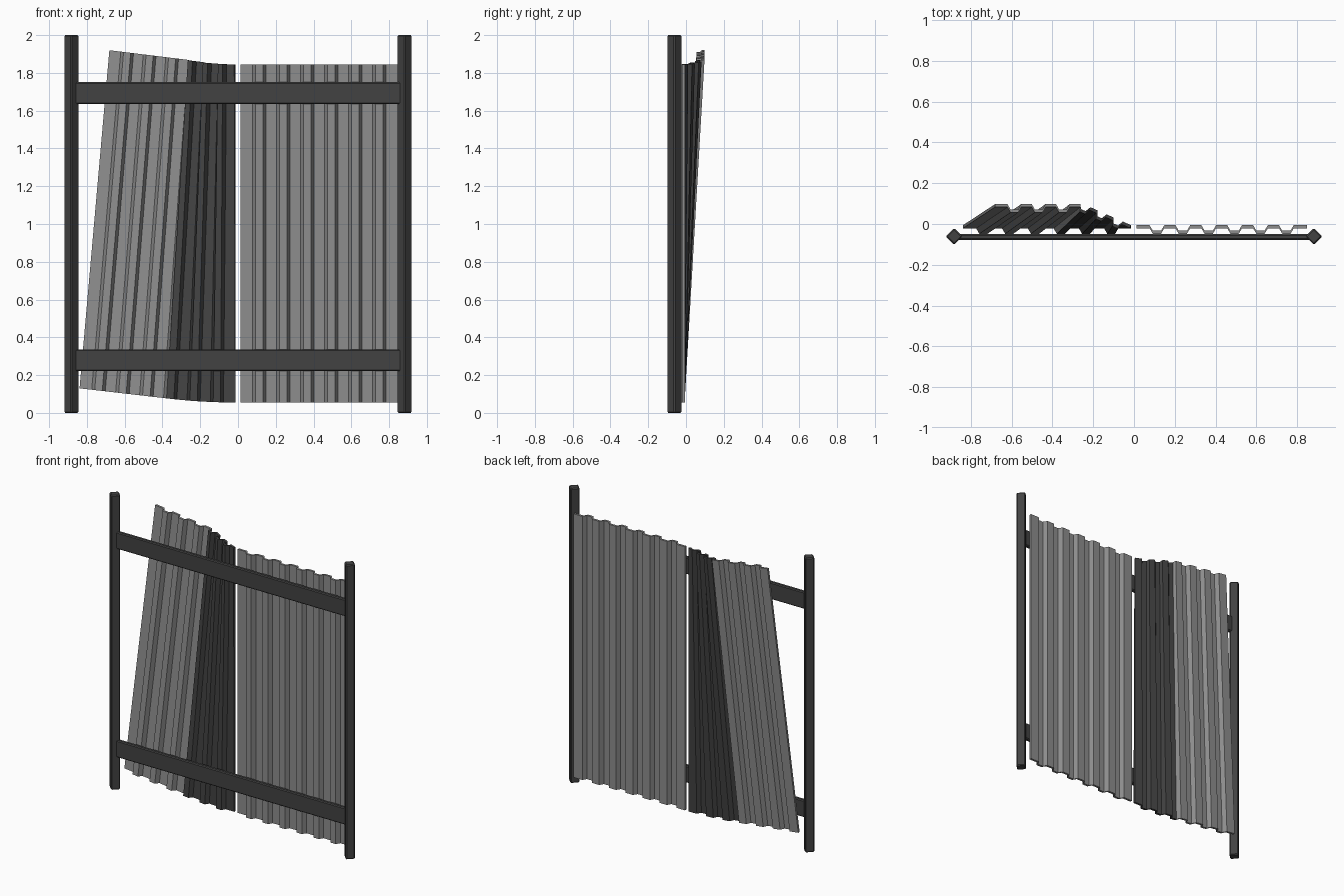
import bpy, bmesh, math
from mathutils import Vector, Matrix

if "Cube" in bpy.data.objects:
    bpy.data.objects.remove(bpy.data.objects["Cube"])


def material(name, v):
    m = bpy.data.materials.new(name)
    m.diffuse_color = (v, v, v, 1)
    m.use_nodes = True
    m.node_tree.nodes["Principled BSDF"].inputs["Base Color"].default_value = m.diffuse_color
    return m


DARK = material("dark steel", 0.055)
LIGHT = material("grey sheet metal", 0.27)


def add_object(name, bm, mats):
    bmesh.ops.recalc_face_normals(bm, faces=bm.faces)
    mesh = bpy.data.meshes.new(name)
    bm.to_mesh(mesh)
    bm.free()
    for m in mats:
        mesh.materials.append(m)
    ob = bpy.data.objects.new(name, mesh)
    bpy.context.collection.objects.link(ob)
    return ob


def bar(name, centre, size, turn=0.0):
    """Box with small chamfers, turned about its upright axis."""
    bm = bmesh.new()
    bmesh.ops.create_cube(bm, size=1)
    bmesh.ops.scale(bm, vec=size, verts=bm.verts)
    bmesh.ops.bevel(bm, geom=bm.edges[:], offset=0.006, segments=1, affect='EDGES')
    bm.transform(Matrix.Translation(centre) @ Matrix.Rotation(turn, 4, 'Z'))
    return add_object(name, bm, [DARK])


# Corrugated profile: distance from the middle of the fence, depth to the front
WIDTH, PITCH, DEPTH, THICK = 0.836, 0.127, 0.027, 0.015
PROFILE = [(0.0, 0.0)]
for i in range(6):
    c = 0.1005 + i * PITCH
    PROFILE += [(c - 0.036, 0), (c - 0.020, DEPTH), (c + 0.020, DEPTH), (c + 0.036, 0)]
PROFILE.append((WIDTH, 0.0))
FOLD = 0.375        # the bent sheet is dark and folded up to here


def sheet(name, place, mats, rule):
    """Solid sheet; place(u, depth, top) gives each profile point's position."""
    bm = bmesh.new()
    rings = []
    for u, d in PROFILE:
        rings.append([bm.verts.new(place(u, d + k, top))
                      for k, top in ((0, 0), (THICK, 0), (THICK, 1), (0, 1))])
    for i in range(len(rings) - 1):
        a, b = rings[i], rings[i + 1]
        mid = (PROFILE[i][0] + PROFILE[i + 1][0]) / 2
        for j in range(4):
            f = bm.faces.new((a[j], a[(j + 1) % 4], b[(j + 1) % 4], b[j]))
            f.material_index = rule(mid)
    first = bm.faces.new(rings[0])
    first.material_index = rule(0)
    last = bm.faces.new(rings[-1])
    last.material_index = rule(WIDTH)
    return add_object(name, bm, mats)


BACK_Y = -0.006


def straight(u, d, top):
    return Vector((0.012 + u, BACK_Y - d, 1.845 if top else 0.055))


def bent(u, d, top):
    t = min(u / FOLD, 1.0)
    s = max(u - FOLD, 0.0) / (WIDTH - FOLD)
    z = (1.845 if top else 0.055) + 0.022 * t * t + 0.053 * s
    if not top:
        return Vector((-0.014 - 0.365 * t - 0.460 * s, BACK_Y - d, z))
    # upper edge is squeezed sideways and pushed backwards
    angle = math.atan2(0.104, 0.235) * (1 if u < FOLD else 0)
    return Vector((-0.014 - 0.235 * t - 0.432 * s - d * math.sin(angle),
                   BACK_Y + 0.104 * t - d * math.cos(angle), z))


# Sheets
sheet("straight_sheet", straight, [LIGHT], lambda u: 0)
sheet("bent_sheet", bent, [LIGHT, DARK], lambda u: 1 if u < FOLD else 0)

# Posts set on the diagonal
for side, name in ((-1, "left_post"), (1, "right_post")):
    bar(name, (side * 0.882, -0.061, 1.0), (0.058, 0.058, 2.0), math.pi / 4)

# Cross rails
for z, name in ((0.278, "lower_rail"), (1.693, "upper_rail")):
    bar(name, (0, -0.064, z), (1.736, 0.028, 0.115))
